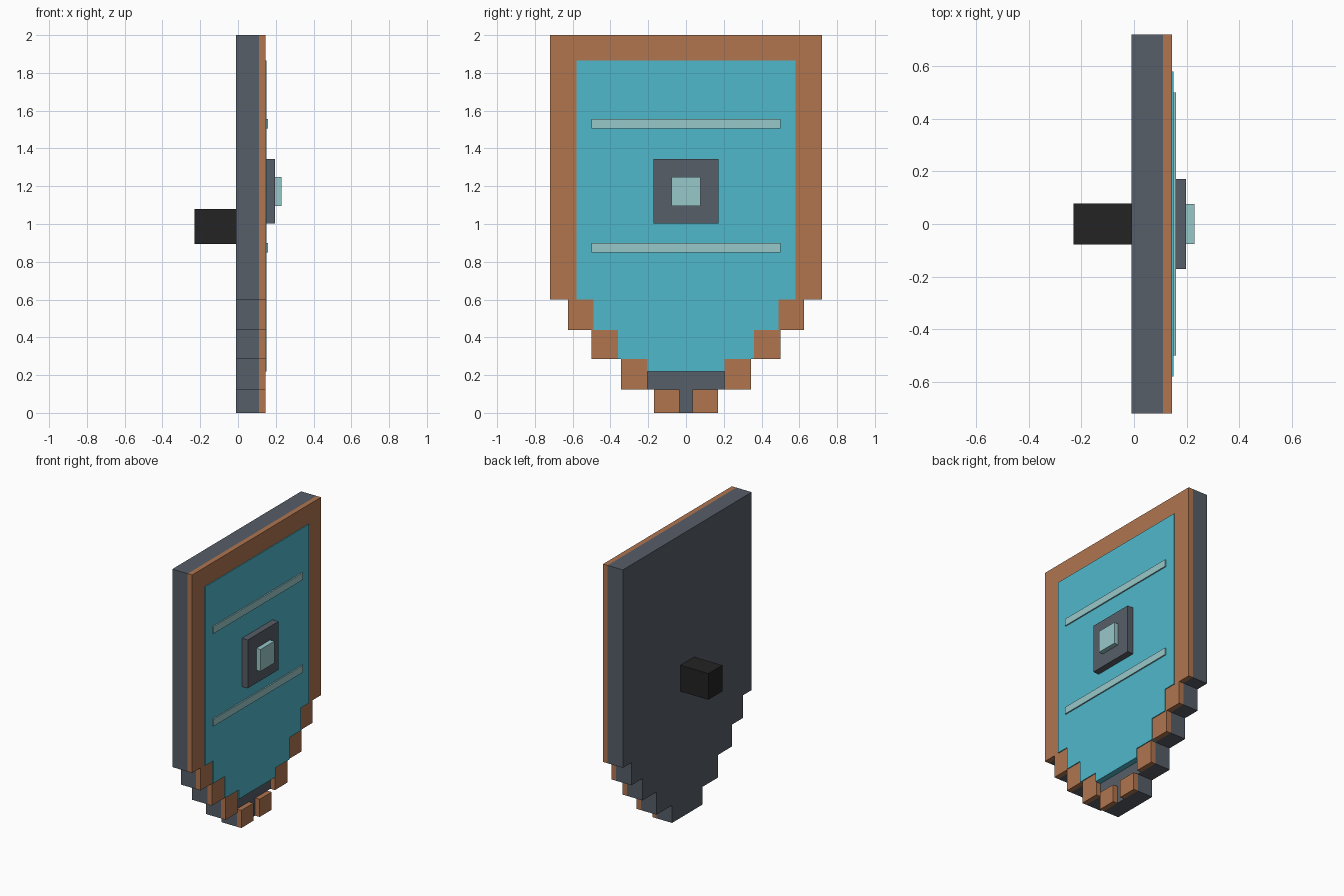
import bpy, bmesh

if "Cube" in bpy.data.objects:
    bpy.data.objects.remove(bpy.data.objects["Cube"])


def material(name, rgb):
    m = bpy.data.materials.new(name)
    lin = [(c / 255 / 12.92 if c < 11 else ((c / 255 + 0.055) / 1.055) ** 2.4) for c in rgb]
    m.diffuse_color = (*lin, 1)
    m.use_nodes = True
    m.node_tree.nodes["Principled BSDF"].inputs["Base Color"].default_value = m.diffuse_color
    return m


STEEL = material("slate steel", (87, 94, 104))
COPPER = material("copper", (176, 117, 79))
TEAL = material("turquoise", (79, 184, 203))
PALE = material("pale aqua", (152, 200, 202))
BLACK = material("black grip", (35, 35, 35))


def plate(name, outline, x0, x1, mat):
    """Extrude a closed (y, z) outline from x0 to x1."""
    bm = bmesh.new()
    face = bm.faces.new([bm.verts.new((x0, y, z)) for y, z in outline])
    ext = bmesh.ops.extrude_face_region(bm, geom=[face])
    verts = [v for v in ext["geom"] if isinstance(v, bmesh.types.BMVert)]
    bmesh.ops.translate(bm, verts=verts, vec=(x1 - x0, 0, 0))
    bmesh.ops.recalc_face_normals(bm, faces=bm.faces)
    me = bpy.data.meshes.new(name)
    bm.to_mesh(me)
    bm.free()
    me.materials.append(mat)
    ob = bpy.data.objects.new(name, me)
    bpy.context.collection.objects.link(ob)
    return ob


def box(name, x0, x1, y0, y1, z0, z1, mat):
    return plate(name, [(y0, z0), (y1, z0), (y1, z1), (y0, z1)], x0, x1, mat)


def stepped(levels):
    """Mirrored staircase outline from (half width, bottom, top) levels."""
    right = [(h, z) for h, z0, z1 in levels for z in (z0, z1)]
    return right + [(-y, z) for y, z in reversed(right)]


# Stepped shield: outer half width, inner half width, bottom, top
STEPS = [(0.17, 0.035, 0.0, 0.125), (0.345, 0.205, 0.125, 0.285),
         (0.50, 0.36, 0.285, 0.44), (0.625, 0.49, 0.44, 0.60),
         (0.72, 0.58, 0.60, 2.0)]
BACK, FRONT, RIM, PANEL = -0.01, 0.11, 0.145, 0.151

# Backing board
plate("shield_board", stepped([(o, a, b) for o, i, a, b in STEPS]), BACK, FRONT, STEEL)

# Copper rim: side blocks on each step and a bar across the top
for n, (o, i, a, b) in enumerate(STEPS):
    for side, s in (("left", -1), ("right", 1)):
        top = b if n < 4 else 1.865
        box(f"rim_{side}_{n}", FRONT, RIM, *sorted((s * i, s * o)), a, top, COPPER)
box("rim_top", FRONT, RIM, -0.72, 0.72, 1.865, 2.0, COPPER)

# Turquoise front panel
plate("front_panel", stepped([(0.205, 0.22, 0.285), (0.36, 0.285, 0.44),
                              (0.49, 0.44, 0.60), (0.58, 0.60, 1.865)]), FRONT, PANEL, TEAL)

# Cross strips
for name, z in (("lower_strip", 0.85), ("upper_strip", 1.505)):
    box(name, PANEL, 0.16, -0.5, 0.5, z, z + 0.05, PALE)

# Centre boss and its inset block
box("boss", PANEL, 0.197, -0.172, 0.172, 1.003, 1.345, STEEL)
box("boss_core", 0.197, 0.23, -0.077, 0.077, 1.095, 1.25, PALE)

# Grip on the back
box("grip", -0.23, BACK, -0.078, 0.078, 0.895, 1.08, BLACK)
